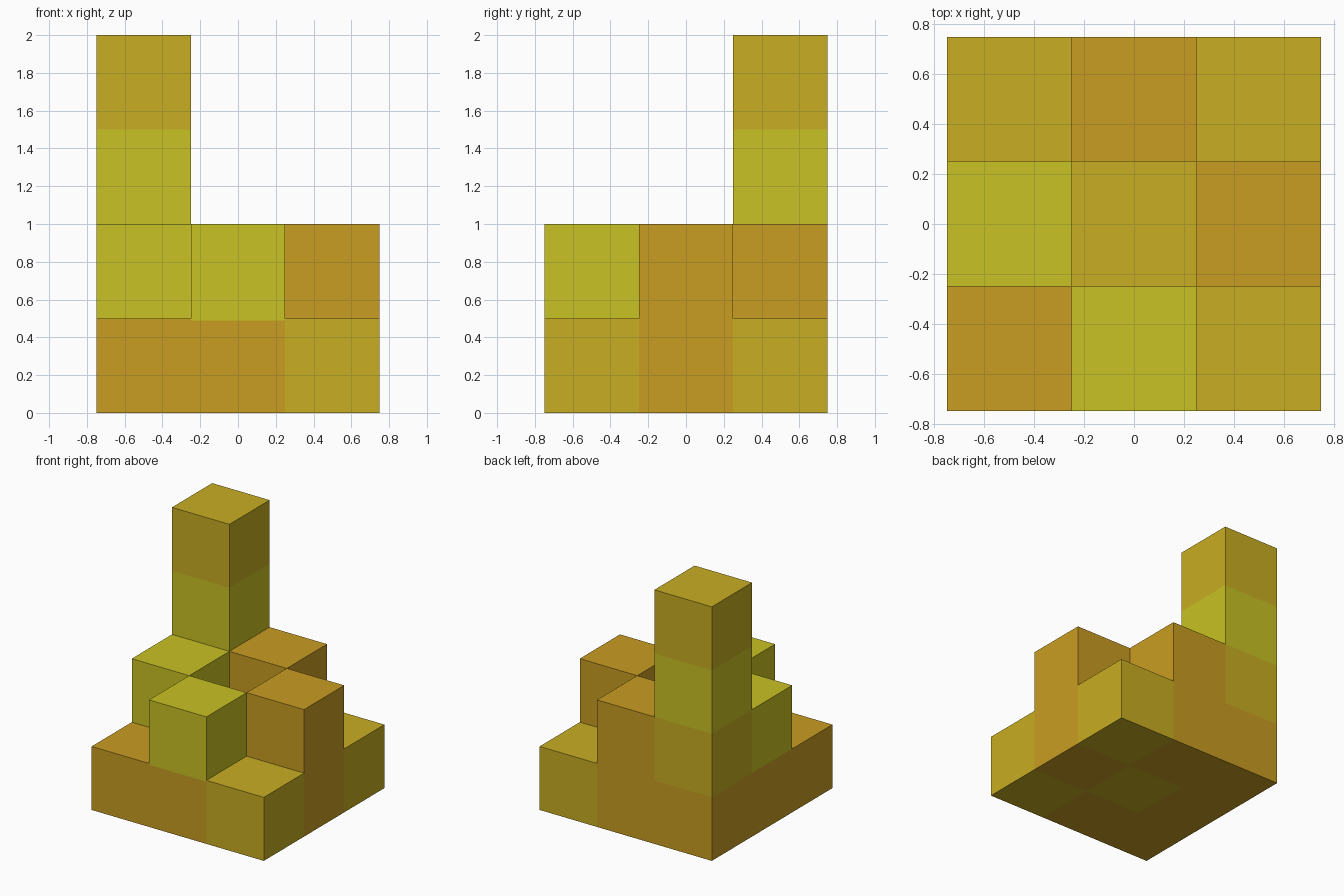
import bpy, bmesh

if "Cube" in bpy.data.objects:
    bpy.data.objects.remove(bpy.data.objects["Cube"])

CELL = 0.5


def material(name, srgb):
    lin = [((c / 255 + 0.055) / 1.055) ** 2.4 for c in srgb]
    m = bpy.data.materials.new(name)
    m.diffuse_color = (*lin, 1)
    m.use_nodes = True
    m.node_tree.nodes["Principled BSDF"].inputs["Base Color"].default_value = m.diffuse_color
    return m


MATS = [material("yellow", (201, 194, 35)),
        material("gold", (200, 174, 34)),
        material("orange", (201, 157, 34))]
Y, G, O = 0, 1, 2

# Columns by grid cell (x, y): colour bands from the ground up, as (colour, top)
columns = {
    (-1, -1): [(O, 0.5)],
    (0, -1): [(O, 0.49), (Y, 1.0)],
    (1, -1): [(G, 0.5)],
    (-1, 0): [(O, 0.5), (Y, 1.0)],
    (0, 0): [(G, 0.5)],
    (1, 0): [(O, 1.0)],
    (-1, 1): [(O, 0.5), (G, 1.0), (Y, 1.5), (G, 2.0)],
    (0, 1): [(O, 1.0)],
    (1, 1): [(G, 0.5)],
}


def height(cell):
    return columns[cell][-1][1] if cell in columns else 0.0


bm = bmesh.new()


def quad(points, colour):
    face = bm.faces.new([bm.verts.new(p) for p in points])
    face.material_index = colour


# Emit only the exposed outer skin of the stepped blocks
h = CELL / 2
for (i, j), bands in columns.items():
    cx, cy = i * CELL, j * CELL
    corners = [(cx - h, cy - h), (cx + h, cy - h), (cx + h, cy + h), (cx - h, cy + h)]
    neighbours = [(i, j - 1), (i + 1, j), (i, j + 1), (i - 1, j)]
    # underside and top
    quad([(*c, 0) for c in reversed(corners)], bands[0][0])
    quad([(*c, bands[-1][1]) for c in corners], bands[-1][0])
    # walls, one quad per colour band above the neighbouring column
    z0 = 0.0
    for colour, z1 in bands:
        for k, n in enumerate(neighbours):
            low = max(z0, height(n))
            if low < z1:
                a, b = corners[k], corners[(k + 1) % 4]
                quad([(*a, low), (*b, low), (*b, z1), (*a, z1)], colour)
        z0 = z1

bmesh.ops.remove_doubles(bm, verts=bm.verts, dist=1e-4)
mesh = bpy.data.meshes.new("stepped_blocks")
bm.to_mesh(mesh)
bm.free()
for m in MATS:
    mesh.materials.append(m)
obj = bpy.data.objects.new("stepped_blocks", mesh)
bpy.context.collection.objects.link(obj)
